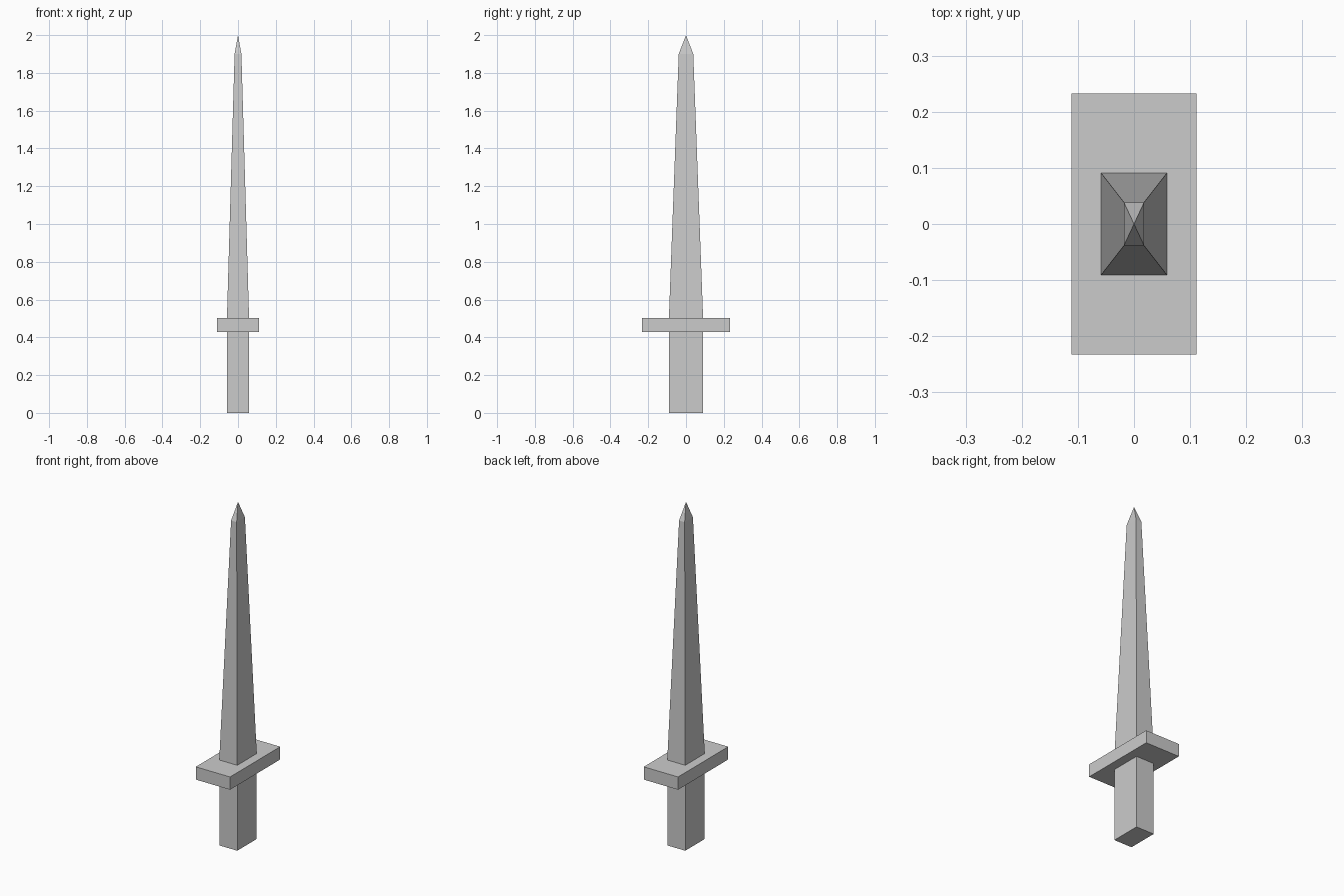
import bpy, bmesh

if "Cube" in bpy.data.objects:
    bpy.data.objects.remove(bpy.data.objects["Cube"])

GRIP = (0.0585, 0.0905)      # half width, half depth
GUARD = (0.1115, 0.233)
SHOULDER = (0.018, 0.0385)


def loft(name, sections, cap_bottom=False, tip_z=None):
    """Skin rectangular sections (half_x, half_y, z), optionally closed or pointed."""
    bm = bmesh.new()
    rings = [[bm.verts.new((sx * hx, sy * hy, z))
              for sx, sy in ((-1, -1), (1, -1), (1, 1), (-1, 1))]
             for hx, hy, z in sections]
    for low, high in zip(rings, rings[1:]):
        for i in range(4):
            j = (i + 1) % 4
            bm.faces.new((low[i], low[j], high[j], high[i]))
    if cap_bottom:
        bm.faces.new(rings[0][::-1])
    if tip_z is not None:
        tip = bm.verts.new((0, 0, tip_z))
        for i in range(4):
            bm.faces.new((rings[-1][i], rings[-1][(i + 1) % 4], tip))
    mesh = bpy.data.meshes.new(name)
    bm.to_mesh(mesh)
    bm.free()
    obj = bpy.data.objects.new(name, mesh)
    bpy.context.collection.objects.link(obj)
    return obj


# Grip: straight block, closed at the bottom
loft("grip", [(*GRIP, 0), (*GRIP, 0.427)], cap_bottom=True)

# Crossguard: slab with ledges running in to the grip and blade
loft("crossguard", [(*GRIP, 0.427), (*GUARD, 0.427), (*GUARD, 0.502), (*GRIP, 0.502)])

# Blade: long taper, then a short pyramid point
loft("blade", [(*GRIP, 0.502), (*SHOULDER, 1.9)], tip_z=2.0)
